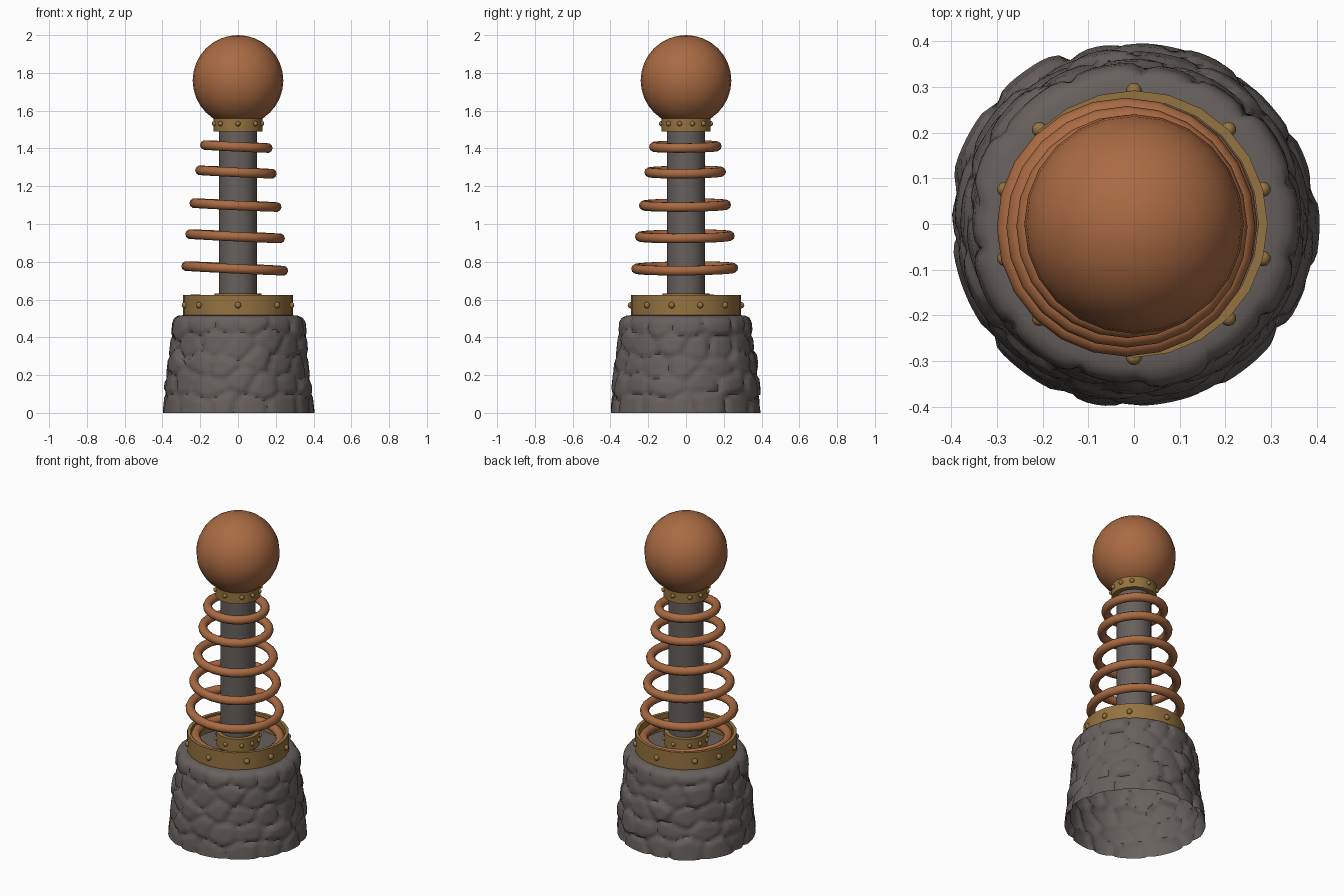
import bpy, bmesh, math, random
from math import sin, cos, pi, radians
from mathutils import Vector

cube = bpy.data.objects.get("Cube")
if cube:
    bpy.data.objects.remove(cube, do_unlink=True)


def material(name, rgb):
    mat = bpy.data.materials.new(name)
    mat.use_nodes = True
    mat.diffuse_color = (*rgb, 1)
    mat.node_tree.nodes["Principled BSDF"].inputs["Base Color"].default_value = (*rgb, 1)
    return mat


stone = material("dark stone", (0.135, 0.118, 0.11))
copper = material("copper", (0.40, 0.145, 0.055))
brass = material("brass", (0.30, 0.17, 0.05))


def finish(obj, name, mat, angle=40):
    obj.name = name
    obj.data.name = name
    obj.data.materials.append(mat)
    bpy.ops.object.select_all(action="DESELECT")
    obj.select_set(True)
    bpy.context.view_layer.objects.active = obj
    bpy.ops.object.shade_smooth_by_angle(angle=radians(angle))
    return obj


def lathe(name, mat, rows, sides, closed=False, angle=40, shape=None):
    """Sweep (radius, z) rows around z; shape may change a vertex position."""
    bm = bmesh.new()
    loops = []
    for r, z in rows:
        loop = []
        for i in range(sides):
            a = 2 * pi * i / sides
            rr, zz = shape(r, z, a) if shape else (r, z)
            loop.append(bm.verts.new((rr * cos(a), rr * sin(a), zz)))
        loops.append(loop)
    pairs = list(zip(loops, loops[1:]))
    if closed:
        pairs.append((loops[-1], loops[0]))
    for low, high in pairs:
        for i in range(sides):
            j = (i + 1) % sides
            bm.faces.new((low[i], low[j], high[j], high[i]))
    if not closed:
        bm.faces.new(loops[-1])
    mesh = bpy.data.meshes.new(name)
    bm.to_mesh(mesh)
    bm.free()
    obj = bpy.data.objects.new(name, mesh)
    bpy.context.collection.objects.link(obj)
    return finish(obj, name, mat, angle)


# Stone base: tapered wall with rounded, irregular boulders
random.seed(7)
courses = 5
stones = []
for row in range(courses):
    count = 14
    for k in range(count):
        a = 2 * pi * (k + 0.5 * (row % 2) + random.uniform(-0.28, 0.28)) / count
        z = 0.05 + 0.105 * row + random.uniform(-0.03, 0.03)
        stones.append((a, z, random.uniform(-0.006, 0.012)))


def boulder(r, z, a):
    if z > 0.512:
        return r, z
    near = []
    for sa, sz, lift in stones:
        da = (sa - a + pi) % (2 * pi) - pi
        near.append((math.hypot(da * 0.37 * 0.8, (sz - z) * 1.15), lift))
    near.sort()
    gap = min(1, (near[1][0] - near[0][0]) / 0.05)
    bulge = 1 - (1 - gap) ** 2
    return r + (0.016 * bulge + near[0][1]) * min(1, (0.53 - z) / 0.05), z


wall = [(0.384 - 0.105 * z, z) for z in [0.49 * i / 30 for i in range(31)]]
wall += [(0.328, 0.505), (0.315, 0.515), (0.28, 0.518), (0.12, 0.518)]
lathe("stone_base", stone, wall, 120, angle=50, shape=boulder)

# Central rod
lathe("rod", stone, [(0.1, 0.5), (0.1, 1.6)], 20)

# Ball on top
bpy.ops.mesh.primitive_uv_sphere_add(segments=24, ring_count=16, radius=0.24, location=(0, 0, 1.76))
finish(bpy.context.object, "top_ball", copper)


# Riveted brass bands
def band(name, radius, inner, z0, z1, rivet):
    lathe(name, brass, [(radius, z0), (radius, z1), (inner, z1), (inner, z0)], 24, closed=True)
    for n, deg in enumerate((-15, 15, 45, 90, 135, 165, 195, 225, 270, 315)):
        a = radians(deg)
        bpy.ops.mesh.primitive_uv_sphere_add(
            segments=10, ring_count=6, radius=rivet,
            location=(radius * cos(a), radius * sin(a), (z0 + z1) / 2))
        finish(bpy.context.object, f"{name}_rivet_{n + 1}", brass)


band("base_band", 0.292, 0.272, 0.515, 0.625, 0.017)
band("lower_collar", 0.125, 0.095, 0.55, 0.632, 0.013)
band("upper_collar", 0.13, 0.095, 1.49, 1.572, 0.014)

# Copper rings, shrinking upward and slightly tilted
coil = [(0.59, 0.27), (0.765, 0.283), (0.935, 0.264), (1.1, 0.244), (1.275, 0.216), (1.41, 0.192)]
for n, (z, outer) in enumerate(coil):
    shift = -0.017 * (outer - 0.1) / 0.18 if n else 0
    bpy.ops.mesh.primitive_torus_add(
        major_segments=24, minor_segments=10, major_radius=outer - 0.026, minor_radius=0.026,
        location=(shift, shift * 0.4, z), rotation=(radians(0.5), radians(2.7), 0))
    finish(bpy.context.object, f"copper_ring_{n + 1}", copper, 60)
